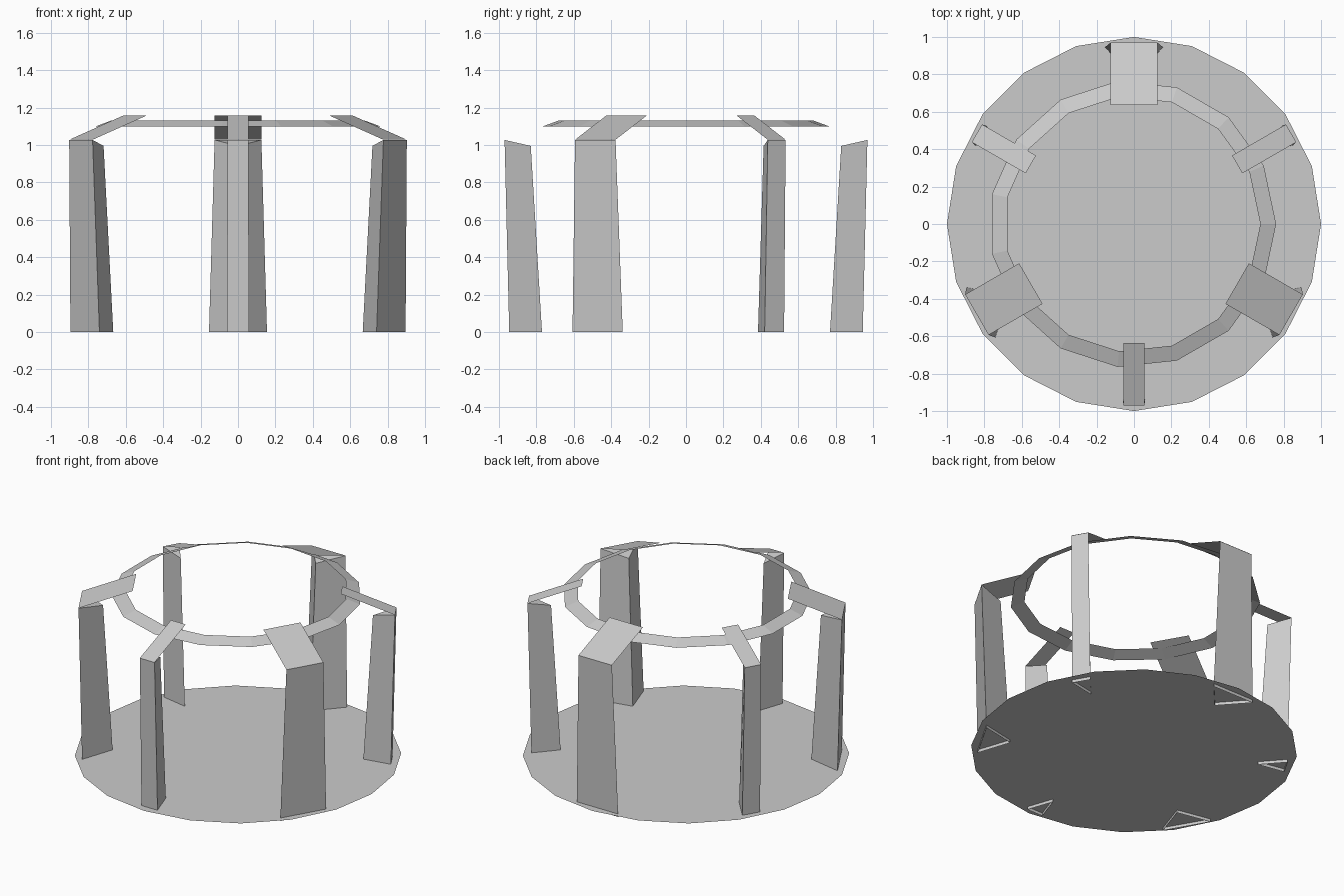
import bpy
from math import cos, sin, pi, radians

if "Cube" in bpy.data.objects:
    bpy.data.objects.remove(bpy.data.objects["Cube"])


def add_mesh(name, verts, faces):
    me = bpy.data.meshes.new(name)
    me.from_pydata(verts, [], faces)
    me.update()
    ob = bpy.data.objects.new(name, me)
    bpy.context.collection.objects.link(ob)
    return ob


def polygon(r, z, n, cx=0.0):
    return [(cx + r * cos(2 * pi * i / n), r * sin(2 * pi * i / n), z) for i in range(n)]


# Thin 20-sided floor, just above the open pillar feet
add_mesh("floor_disc", polygon(1.0, 0.02, 20), [range(20)])

# Sloped 15-sided roof ring
N = 15
add_mesh("roof_ring", polygon(0.768, 1.10, N, -0.008) + polygon(0.684, 1.131, N, -0.008),
         [(i, (i + 1) % N, N + (i + 1) % N, N + i) for i in range(N)])


def pillar_and_beam(kind, index, angle, half_top, half_foot):
    # Triangular tapered pillar, point facing the centre, open at the foot
    pillar = add_mesh(f"{kind}_pillar_{index}", [
        (0.945, -half_foot, 0), (0.945, half_foot, 0), (0.77, 0, 0),
        (0.97, -half_top, 1.027), (0.97, half_top, 1.027), (0.83, 0, 0.995)],
        [(0, 1, 4, 3), (1, 2, 5, 4), (2, 0, 3, 5), (3, 4, 5)])
    # Flat sloped beam from the pillar top in to the ring
    beam = add_mesh(f"{kind}_roof_beam_{index}", [
        (0.97, -half_top, 1.028), (0.97, half_top, 1.028),
        (0.637, half_top, 1.157), (0.637, -half_top, 1.157)], [(0, 1, 2, 3)])
    for ob in (pillar, beam):
        ob.rotation_euler.z = radians(angle)


# Wide and narrow pillars alternate around the floor
for i in range(3):
    pillar_and_beam("wide", i + 1, 90 + 120 * i, 0.125, 0.155)
    pillar_and_beam("narrow", i + 1, 30 + 120 * i, 0.055, 0.06)
